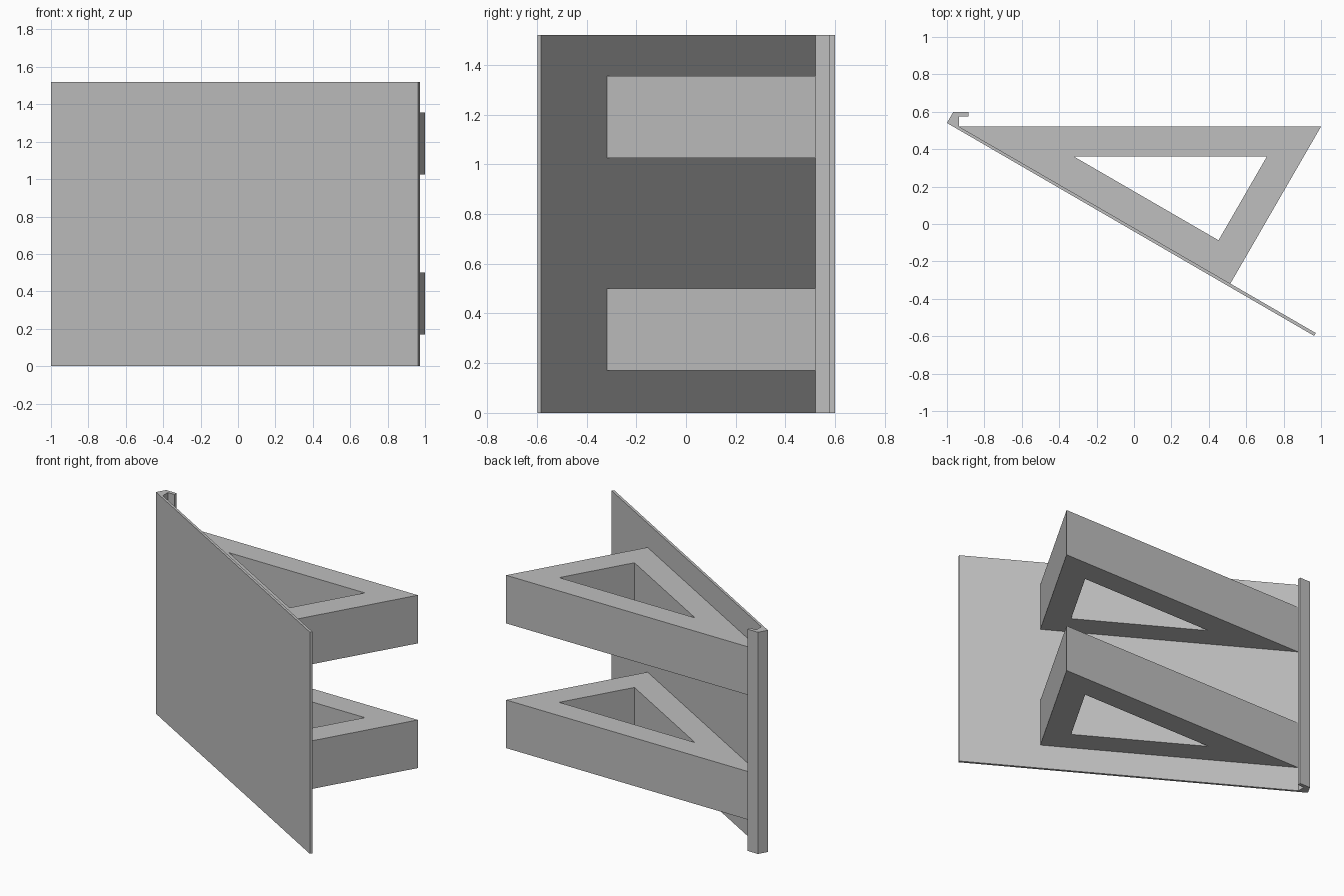
import bpy, bmesh
from mathutils import Vector

if "Cube" in bpy.data.objects:
    bpy.data.objects.remove(bpy.data.objects["Cube"], do_unlink=True)

grey = bpy.data.materials.new("plain grey")
grey.use_nodes = True
colour = (0.52, 0.52, 0.52, 1)
grey.diffuse_color = colour
grey.node_tree.nodes["Principled BSDF"].inputs["Base Color"].default_value = colour


def prism(name, outline, z0, z1, hole=None):
    """Extrude a plan outline upward, optionally with a matching hole."""
    bm = bmesh.new()
    outer = [bm.verts.new((x, y, z0)) for x, y in outline]
    if hole:
        inner = [bm.verts.new((x, y, z0)) for x, y in hole]
        n = len(outer)
        faces = [bm.faces.new((outer[i], outer[(i + 1) % n],
                               inner[(i + 1) % n], inner[i])) for i in range(n)]
    else:
        faces = [bm.faces.new(outer)]
    grown = bmesh.ops.extrude_face_region(bm, geom=faces, use_keep_orig=True)["geom"]
    top = [v for v in grown if isinstance(v, bmesh.types.BMVert)]
    bmesh.ops.translate(bm, verts=top, vec=Vector((0, 0, z1 - z0)))
    bmesh.ops.recalc_face_normals(bm, faces=bm.faces)
    mesh = bpy.data.meshes.new(name)
    bm.to_mesh(mesh)
    bm.free()
    mesh.materials.append(grey)
    obj = bpy.data.objects.new(name, mesh)
    bpy.context.collection.objects.link(obj)
    return obj


# Slanted panel with a hooked lip along its rear edge
prism("hooked_panel",
      [(-1, 0.54), (0.963, -0.598), (0.972, -0.583), (-0.936, 0.521),
       (-0.936, 0.576), (-0.885, 0.576), (-0.885, 0.6), (-0.966, 0.6)],
      0, 1.52)

# Two open triangular brackets carrying the panel
for name, base in (("lower_bracket", 0.17), ("upper_bracket", 1.025)):
    prism(name, [(-0.936, 0.521), (0.515, -0.319), (1, 0.521)], base, base + 0.33,
          hole=[(-0.32, 0.36), (0.452, -0.087), (0.71, 0.36)])
